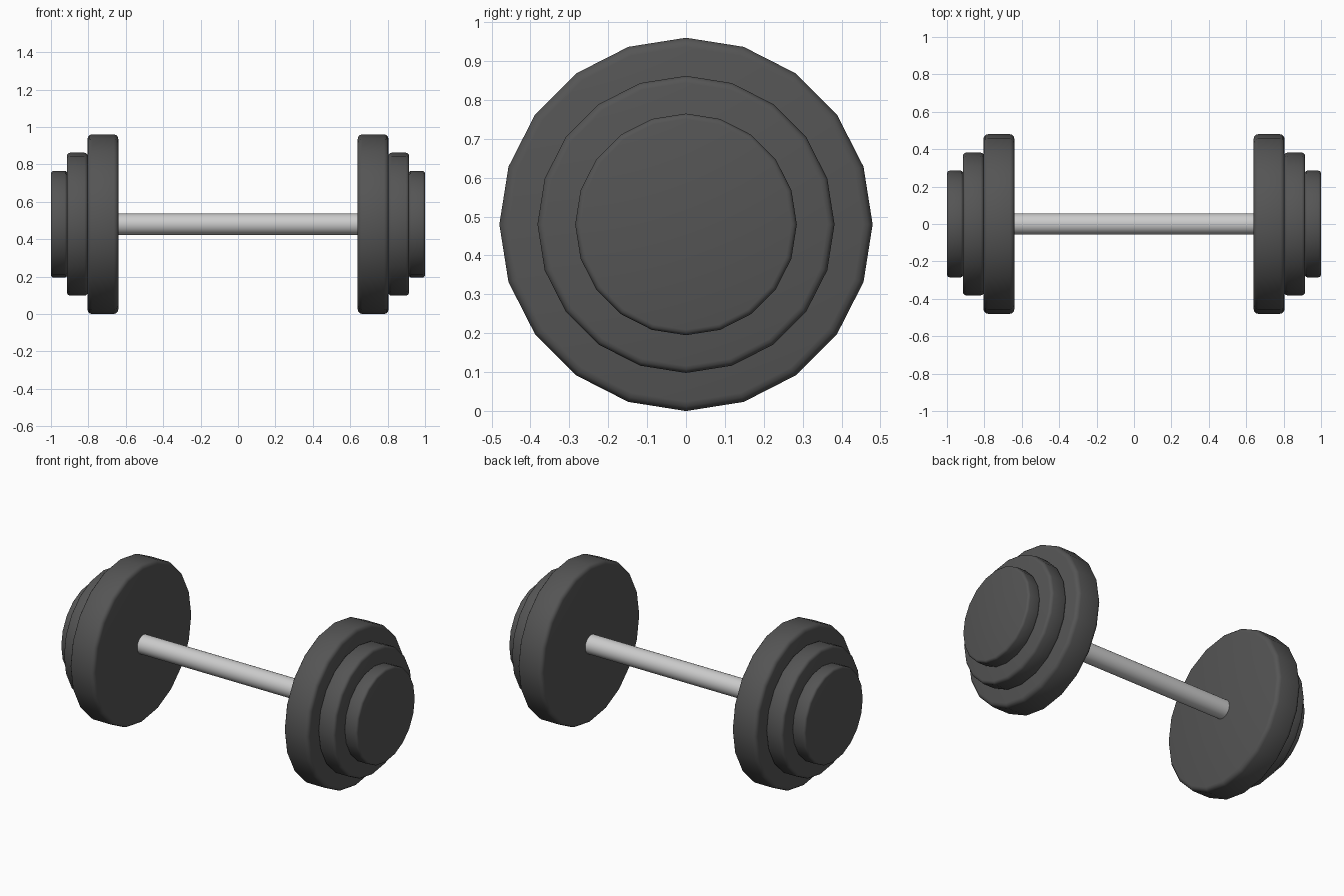
import bpy
from math import pi

if "Cube" in bpy.data.objects:
    bpy.data.objects.remove(bpy.data.objects["Cube"])

CENTRE_Z = 0.48

rubber = bpy.data.materials.new("dark_rubber")
rubber.diffuse_color = (0.09, 0.09, 0.09, 1)
rubber.use_nodes = True
rubber.node_tree.nodes["Principled BSDF"].inputs["Base Color"].default_value = rubber.diffuse_color


def disc(name, x0, x1, radius, sides, bevel=0.0, material=None):
    """Cylinder along x from x0 to x1, optionally with rounded rims."""
    bpy.ops.mesh.primitive_cylinder_add(
        vertices=sides, radius=radius, depth=abs(x1 - x0),
        location=((x0 + x1) / 2, 0, CENTRE_Z), rotation=(0, pi / 2, 0))
    ob = bpy.context.object
    ob.name = name
    bpy.ops.object.transform_apply(location=False, rotation=True, scale=True)
    if bevel:
        mod = ob.modifiers.new("rounded_rim", 'BEVEL')
        mod.width = bevel
        mod.segments = 3
        mod.limit_method = 'ANGLE'
        mod.angle_limit = pi / 3
        bpy.ops.object.modifier_apply(modifier=mod.name)
    if material:
        ob.data.materials.append(material)
    bpy.ops.object.shade_smooth_by_angle(angle=pi / 5)
    return ob


# Handle bar
disc("handle_bar", -0.66, 0.66, 0.057, 32)

# Stepped weight plates at both ends: name, inner x, outer x, radius, bevel
plates = [
    ("large_plate", 0.64, 0.805, 0.48, 0.024),
    ("middle_plate", 0.803, 0.915, 0.382, 0.018),
    ("small_plate", 0.913, 1.0, 0.285, 0.014),
]
for side, sign in (("right", 1), ("left", -1)):
    for name, x0, x1, radius, bevel in plates:
        disc(f"{side}_{name}", sign * x0, sign * x1, radius, 20, bevel, rubber)
